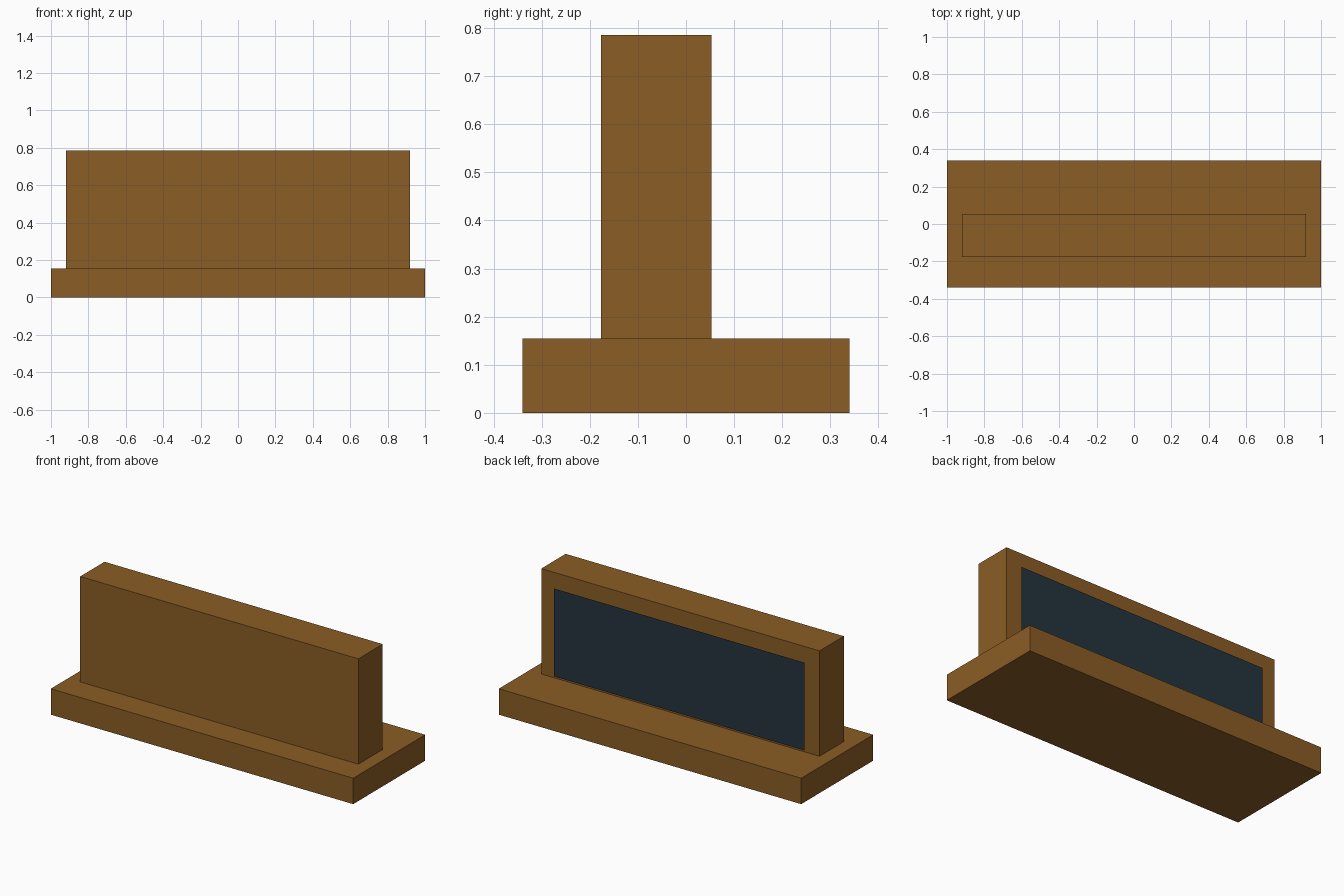
import bpy

if "Cube" in bpy.data.objects:
    bpy.data.objects.remove(bpy.data.objects["Cube"])


def material(name, rgb):
    mat = bpy.data.materials.new(name)
    mat.diffuse_color = (*rgb, 1.0)
    mat.use_nodes = True
    mat.node_tree.nodes["Principled BSDF"].inputs["Base Color"].default_value = mat.diffuse_color
    return mat


def box(name, x, y, z, mat):
    """Box from (min, max) ranges on each axis."""
    verts = [(a, b, c) for a in x for b in y for c in z]
    faces = [(0, 1, 3, 2), (4, 6, 7, 5), (0, 4, 5, 1),
             (2, 3, 7, 6), (0, 2, 6, 4), (1, 5, 7, 3)]
    return add_mesh(name, verts, faces, mat)


def add_mesh(name, verts, faces, mat):
    mesh = bpy.data.meshes.new(name)
    mesh.from_pydata(verts, [], faces)
    mesh.materials.append(mat)
    obj = bpy.data.objects.new(name, mesh)
    bpy.context.collection.objects.link(obj)
    return obj


wood = material("wood", (0.258, 0.109, 0.018))
slate = material("slate", (0.017, 0.034, 0.047))

# Flat base slab
box("base", (-1.0, 1.0), (-0.34, 0.34), (0.0, 0.155), wood)

# Upright block
box("upright", (-0.92, 0.92), (-0.177, 0.053), (0.155, 0.785), wood)

# Dark panel: a sheet without thickness, just clear of the back face
px, py, bottom, top = 0.828, 0.065, 0.17, 0.695
add_mesh("back_panel",
         [(px, py, bottom), (-px, py, bottom), (-px, py, top), (px, py, top)],
         [(0, 1, 2, 3)], slate)
